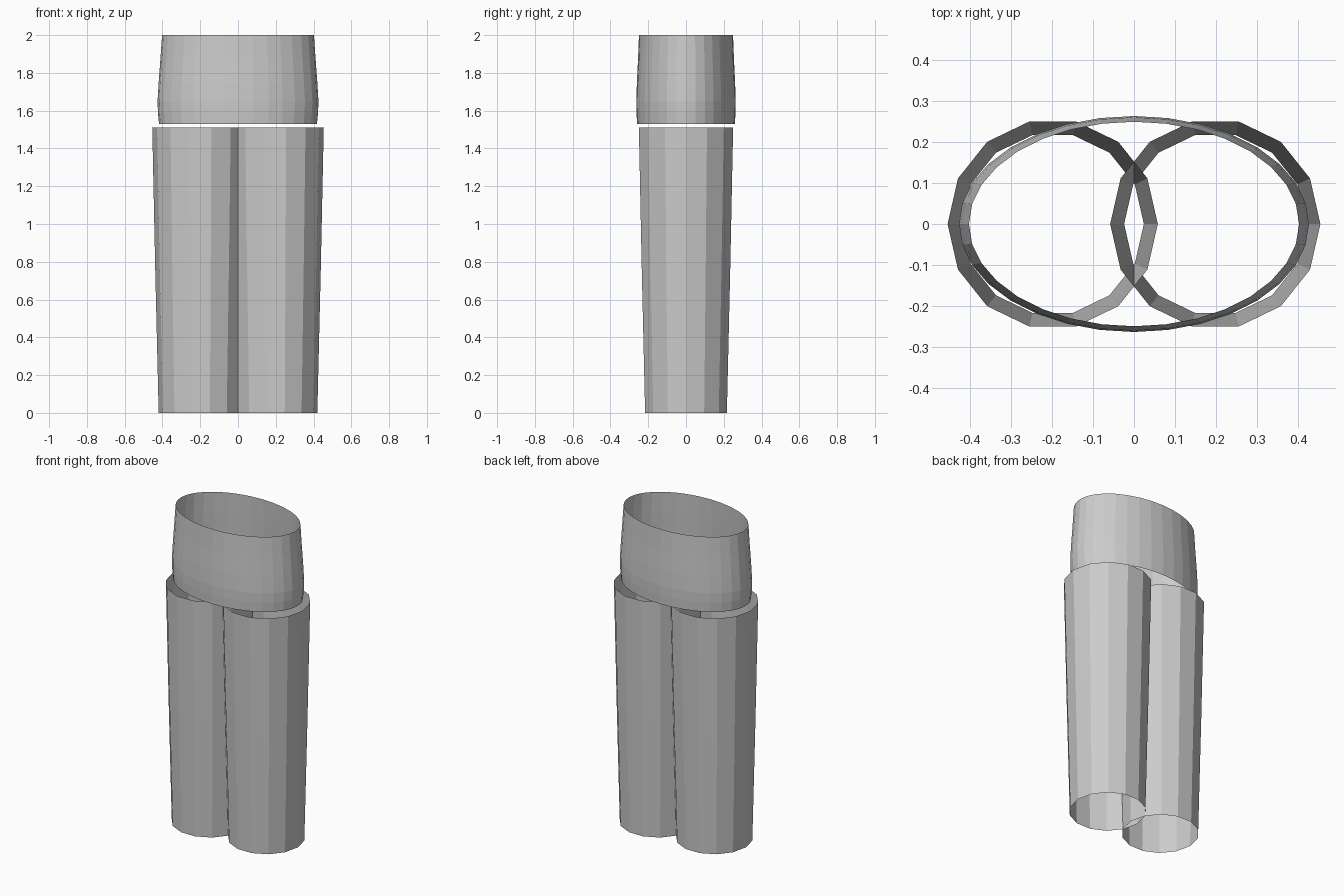
import bpy, bmesh
from math import cos, sin, tau

if "Cube" in bpy.data.objects:
    bpy.data.objects.remove(bpy.data.objects["Cube"], do_unlink=True)

grey = bpy.data.materials.new("light_grey")
grey.use_nodes = True
colour = (0.6, 0.6, 0.6, 1)
grey.diffuse_color = colour
grey.node_tree.nodes["Principled BSDF"].inputs["Base Color"].default_value = colour


def open_tube(name, centre_x, sides, rings):
    """Open, flat-shaded sleeve through elliptical rings of (z, x radius, y radius)."""
    bm = bmesh.new()
    loops = [[bm.verts.new((rx * cos(tau * i / sides), ry * sin(tau * i / sides), z))
              for i in range(sides)] for z, rx, ry in rings]
    for low, high in zip(loops, loops[1:]):
        for i in range(sides):
            j = (i + 1) % sides
            bm.faces.new((low[i], low[j], high[j], high[i]))
    mesh = bpy.data.meshes.new(name)
    bm.to_mesh(mesh)
    bm.free()
    mesh.materials.append(grey)
    obj = bpy.data.objects.new(name, mesh)
    obj.location.x = centre_x
    bpy.context.collection.objects.link(obj)


# Tapered trouser legs, overlapping at the middle
leg_rings = [(0, 0.222, 0.222), (0.75, 0.24, 0.24), (1.51, 0.256, 0.256)]
for side, x in (("left", 0.198), ("right", -0.198)):
    open_tube(side + "_leg", x, 14, leg_rings)

# Slightly barrelled waist sleeve
open_tube("waist", 0, 32, [
    (1.53, 0.418, 0.259), (1.59, 0.424, 0.262), (1.65, 0.426, 0.263),
    (1.75, 0.420, 0.260), (1.87, 0.411, 0.254), (2.0, 0.402, 0.249)])
